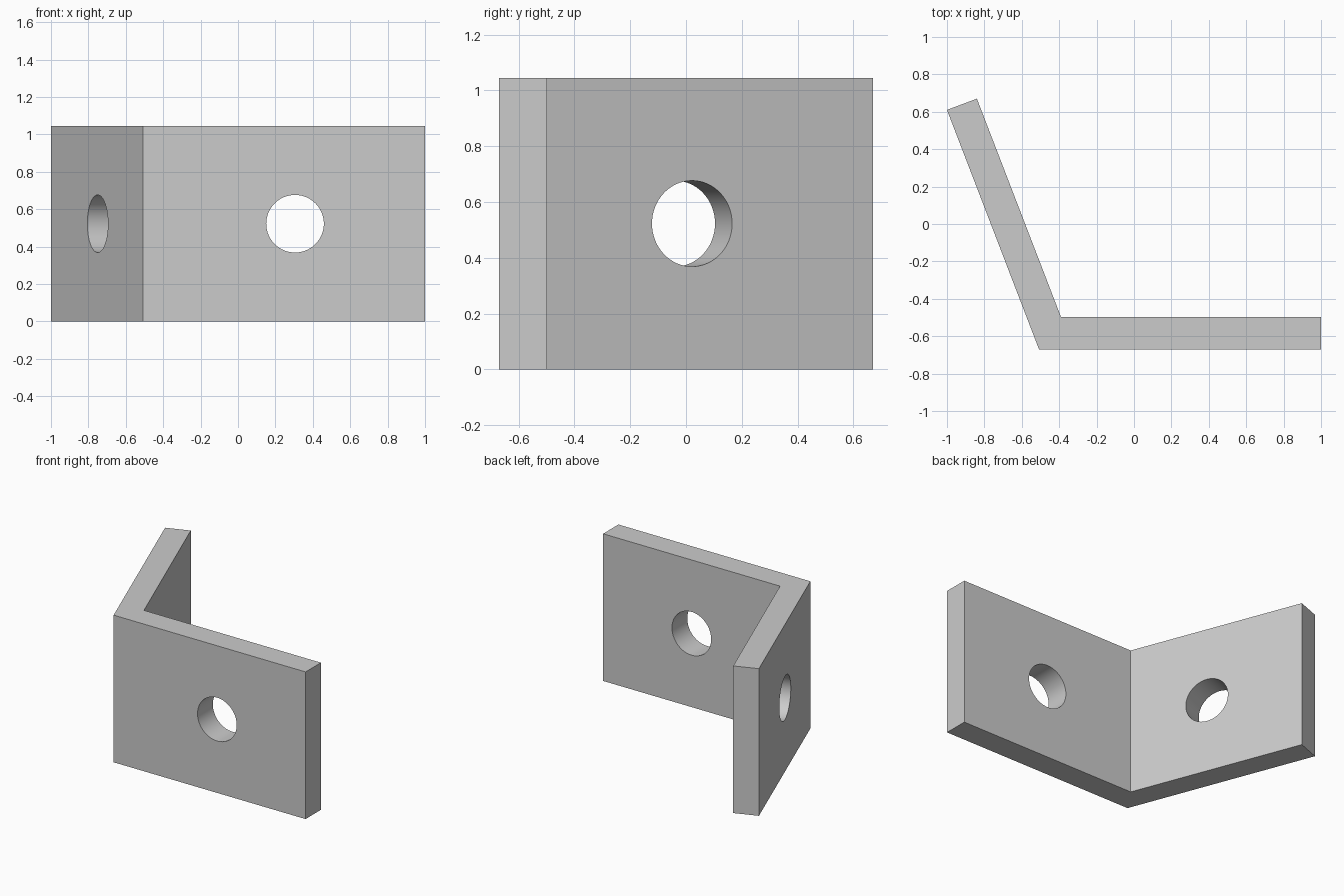
import bpy
import bmesh
import math
from mathutils import Vector

cube = bpy.data.objects.get("Cube")
if cube:
    bpy.data.objects.remove(cube, do_unlink=True)

HEIGHT = 1.045
HOLE_RADIUS = 0.154

# Plain grey metal
grey = bpy.data.materials.new("grey metal")
grey.use_nodes = True
grey.diffuse_color = (0.6, 0.6, 0.6, 1)
grey.node_tree.nodes["Principled BSDF"].inputs["Base Color"].default_value = grey.diffuse_color

# Bent plate: top outline extruded upwards
outline = [(-0.508, -0.67), (1, -0.67), (1, -0.498),
           (-0.39, -0.498), (-0.84, 0.67), (-1, 0.61)]
bm = bmesh.new()
base = bm.faces.new([bm.verts.new((x, y, 0)) for x, y in outline])
top = bmesh.ops.extrude_face_region(bm, geom=[base])["geom"]
bmesh.ops.translate(bm, vec=(0, 0, HEIGHT),
                    verts=[v for v in top if isinstance(v, bmesh.types.BMVert)])
bmesh.ops.recalc_face_normals(bm, faces=bm.faces)
mesh = bpy.data.meshes.new("angled_bracket")
bm.to_mesh(mesh)
bm.free()
mesh.materials.append(grey)
bracket = bpy.data.objects.new("angled_bracket", mesh)
bpy.context.collection.objects.link(bracket)


def drill(name, x, y, axis):
    """Cut a round hole through the plate along a horizontal axis."""
    bpy.ops.mesh.primitive_cylinder_add(
        vertices=64, radius=HOLE_RADIUS, depth=0.5, location=(x, y, HEIGHT / 2),
        rotation=Vector(axis).to_track_quat("Z", "Y").to_euler())
    cutter = bpy.context.object
    cutter.name = name
    cutter.hide_render = True
    cutter.data.materials.append(grey)
    bpy.context.view_layer.objects.active = bracket
    mod = bracket.modifiers.new(name, "BOOLEAN")
    mod.operation = "DIFFERENCE"
    mod.solver = "EXACT"
    mod.object = cutter
    bpy.ops.object.modifier_apply(modifier=name)
    bpy.data.objects.remove(cutter, do_unlink=True)


# One hole through each leg, square to its face
bend = math.radians(21)
drill("front_hole", 0.305, -0.584, (0, 1, 0))
drill("side_hole", -0.673, -0.01, (math.cos(bend), math.sin(bend), 0))

# Smooth hole walls, crisp plate edges
bpy.ops.object.select_all(action="DESELECT")
bracket.select_set(True)
bpy.context.view_layer.objects.active = bracket
bpy.ops.object.shade_smooth_by_angle(angle=math.radians(30))
